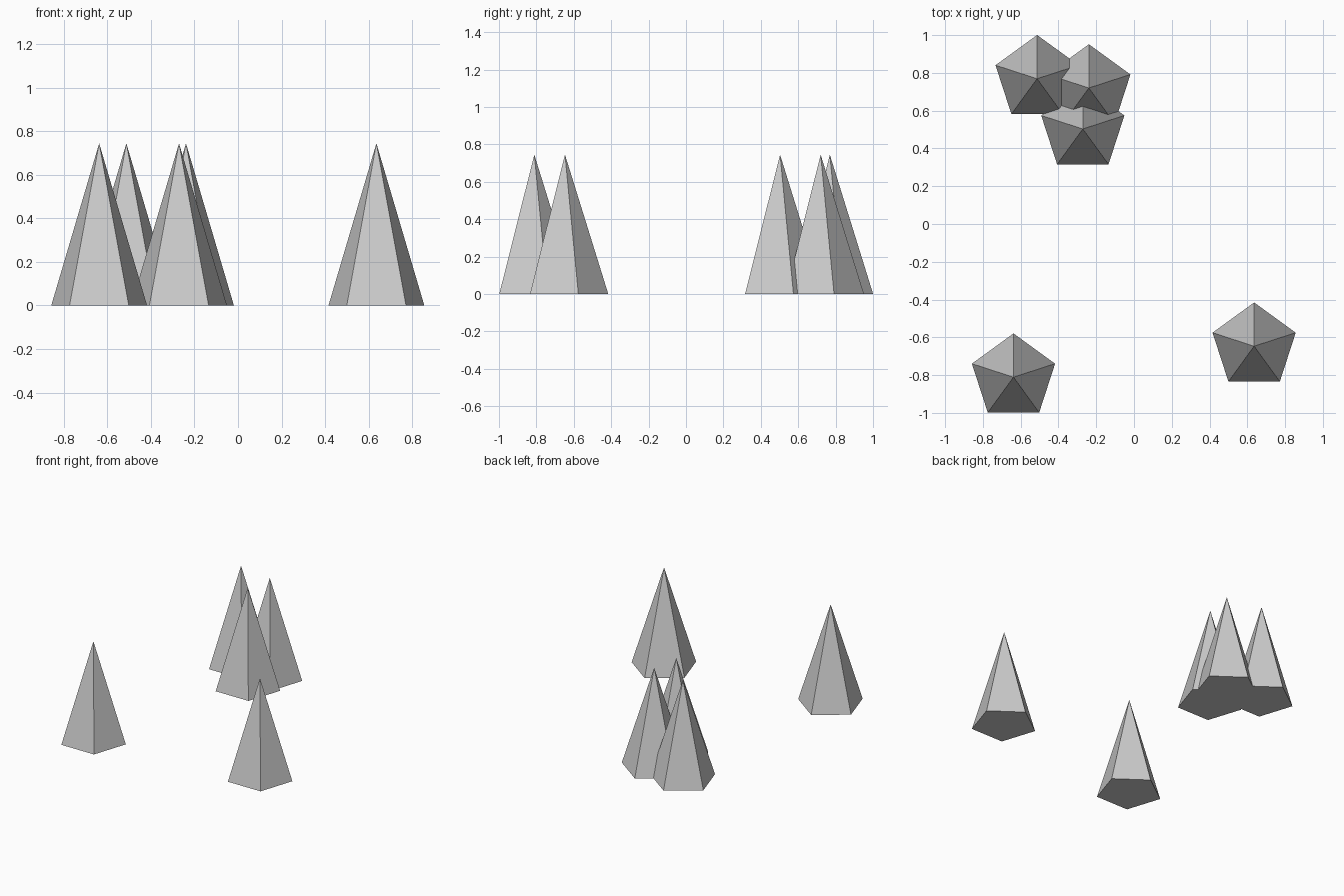
import bpy

if "Cube" in bpy.data.objects:
    bpy.data.objects.remove(bpy.data.objects["Cube"])

RADIUS = 0.2315
HEIGHT = 0.745

# Five identical five-sided spikes: a cluster at the back, two apart at the front
SPIKES = {
    "back_left_spike": (-0.513, 0.769),
    "back_right_spike": (-0.239, 0.720),
    "cluster_front_spike": (-0.271, 0.503),
    "front_left_spike": (-0.638, -0.811),
    "front_right_spike": (0.636, -0.647),
}


def add_spike(name, x, y):
    # Default cone orientation puts one corner toward +y
    bpy.ops.mesh.primitive_cone_add(
        vertices=5, radius1=RADIUS, radius2=0, depth=HEIGHT,
        end_fill_type='NGON', location=(x, y, HEIGHT / 2))
    bpy.context.object.name = name


for name, (x, y) in SPIKES.items():
    add_spike(name, x, y)
